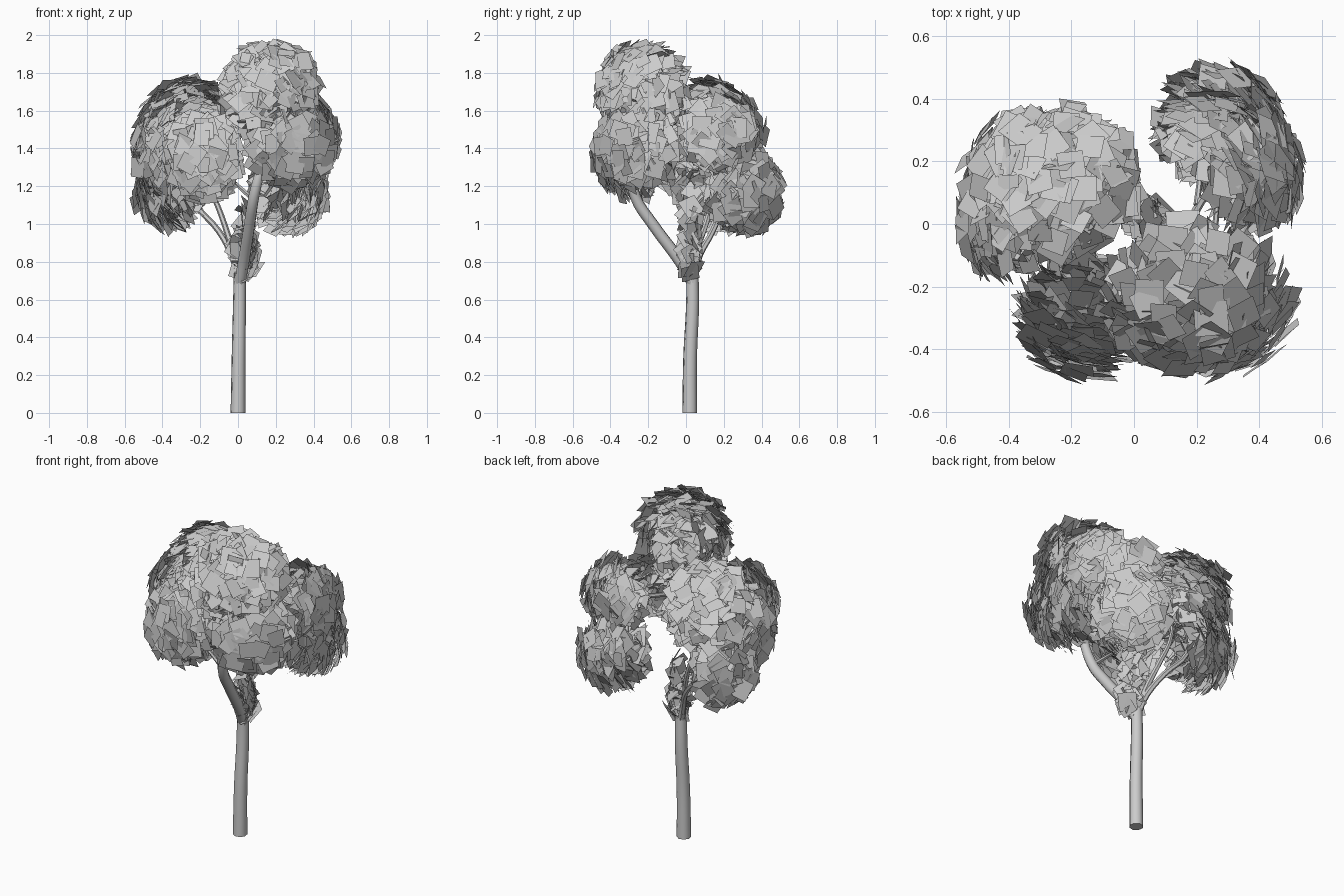
import bpy, bmesh, math, random
from mathutils import Vector, Matrix

if "Cube" in bpy.data.objects:
    bpy.data.objects.remove(bpy.data.objects["Cube"])

random.seed(7)


def tube(name, pts, sides_res=2):
    """Tapered smooth limb through (x, y, z, radius) points."""
    cu = bpy.data.curves.new(name, 'CURVE')
    cu.dimensions = '3D'
    cu.bevel_depth = 1.0
    cu.bevel_resolution = sides_res
    cu.resolution_u = 4
    cu.use_fill_caps = True
    sp = cu.splines.new('BEZIER')
    sp.bezier_points.add(len(pts) - 1)
    for bp, (x, y, z, r) in zip(sp.bezier_points, pts):
        bp.co = (x, y, z)
        bp.radius = r
        bp.handle_left_type = bp.handle_right_type = 'AUTO'
    ob = bpy.data.objects.new(name, cu)
    bpy.context.collection.objects.link(ob)
    bpy.ops.object.select_all(action='DESELECT')
    bpy.context.view_layer.objects.active = ob
    ob.select_set(True)
    bpy.ops.object.convert(target='MESH')
    bpy.ops.object.shade_smooth_by_angle(angle=math.radians(50))
    return ob


def leaf_clump(name, centre, radii, facing, count, size=0.092):
    """Rounded cluster of square leaf cards that mostly face one way."""
    bm = bmesh.new()
    c, rad, face = Vector(centre), Vector(radii), Vector(facing)
    for i in range(count):
        # even spread over the sphere
        z = 1 - 2 * (i + 0.5) / count
        a = i * 2.399963 + random.uniform(-.2, .2)
        s = math.sqrt(1 - z * z)
        d = Vector((s * math.cos(a), s * math.sin(a), z))
        depth = random.uniform(0.12, 1.1) ** 0.4
        p = c + Vector((d.x * rad.x, d.y * rad.y, d.z * rad.z)) * depth
        jitter = Vector([random.gauss(0, 0.22) for _ in range(3)])
        q = (d * 0.6 + face + jitter).to_track_quat('Z', 'Y')
        h = size * random.uniform(0.8, 1.2) / 2
        m = (Matrix.Translation(p) @ q.to_matrix().to_4x4()
             @ Matrix.Rotation(random.uniform(0, math.tau), 4, 'Z'))
        bm.faces.new([bm.verts.new(m @ Vector((u * h, v * h, 0)))
                      for u, v in ((-1, -1), (1, -1), (1, 1), (-1, 1))])
    # keep the crown within the overall height
    for v in bm.verts:
        v.co.z = min(v.co.z, 2.0)
    me = bpy.data.meshes.new(name)
    bm.to_mesh(me)
    bm.free()
    ob = bpy.data.objects.new(name, me)
    bpy.context.collection.objects.link(ob)
    return ob


# Trunk
tube("trunk", [(0, .02, 0, .04), (.003, .022, .3, .037),
               (.008, .035, .58, .035), (.01, .034, .74, .033)])

# Main limb leaning to the front and up into the tall clump
tube("main_limb", [(.01, .035, .69, .033), (.03, -.03, .8, .032),
                   (.06, -.17, .99, .031), (.085, -.27, 1.15, .03),
                   (.13, -.29, 1.33, .026), (.2, -.23, 1.7, .01)])

# Secondary branches and twigs
branches = {
    "left_branch": [(.01, .035, .7, .022), (-.03, .07, .83, .018),
                    (-.1, .14, .96, .016), (-.22, .19, 1.11, .014), (-.28, .16, 1.5, .006)],
    "left_inner_branch": [(.0, .04, .72, .02), (-.03, .06, .86, .017),
                          (-.09, .12, 1.05, .015), (-.14, .14, 1.18, .013), (-.2, .1, 1.45, .006)],
    "left_low_twig": [(-.16, .17, 1.03, .01), (-.26, .18, 1.1, .008), (-.38, .18, 1.17, .004)],
    "front_left_twig": [(.08, -.25, 1.13, .014), (-.02, -.25, 1.22, .011), (-.2, -.3, 1.38, .005)],
    "right_branch": [(.13, -.27, 1.3, .018), (.17, -.08, 1.4, .015),
                     (.22, .08, 1.44, .013), (.37, .17, 1.47, .006)],
    "right_upper_twig": [(.16, -.25, 1.42, .014), (.25, -.05, 1.45, .011), (.27, .2, 1.45, .006)],
    "hanging_twig_a": [(.2, .06, 1.44, .01), (.22, .2, 1.34, .009), (.25, .31, 1.13, .005)],
    "hanging_twig_b": [(.27, .1, 1.45, .009), (.29, .24, 1.33, .008), (.28, .34, 1.12, .005)],
}
for name, pts in branches.items():
    tube(name, pts, 1)

# Foliage: centre, radii, main facing direction, number of leaf cards
clumps = {
    "top_leaves": ((.18, -.235, 1.71), (.25, .23, .255), (.15, -.3, .25), 700),
    "front_right_leaves": ((.29, -.27, 1.41), (.21, .21, .2), (.5, -.7, 0), 450),
    "front_left_leaves": ((-.18, -.3, 1.37), (.18, .19, .22), (-.3, -.9, 0), 450),
    "back_left_leaves": ((-.26, .14, 1.53), (.26, .22, .24), (-.15, .2, .4), 600),
    "left_side_leaves": ((-.43, .0, 1.38), (.13, .16, .22), (-.8, -.1, .1), 260),
    "left_low_leaves": ((-.38, .15, 1.18), (.16, .19, .2), (-.7, .3, 0), 320),
    "right_leaves": ((.39, .17, 1.47), (.15, .18, .17), (.8, .2, .1), 320),
    "back_right_twig_leaves": ((.24, .3, 1.48), (.13, .12, .12), (.3, .7, .2), 120),
    "back_right_low_leaves": ((.28, .32, 1.17), (.19, .19, .2), (.6, .5, -.1), 400),
    "fork_leaves": ((.05, .02, .84), (.06, .045, .12), (.5, .4, 0), 45),
    "inner_leaves": ((.04, .03, 1.02), (.03, .04, .08), (.5, .4, 0), 10),
}
for name, (c, r, f, n) in clumps.items():
    leaf_clump(name, c, r, f, n)
